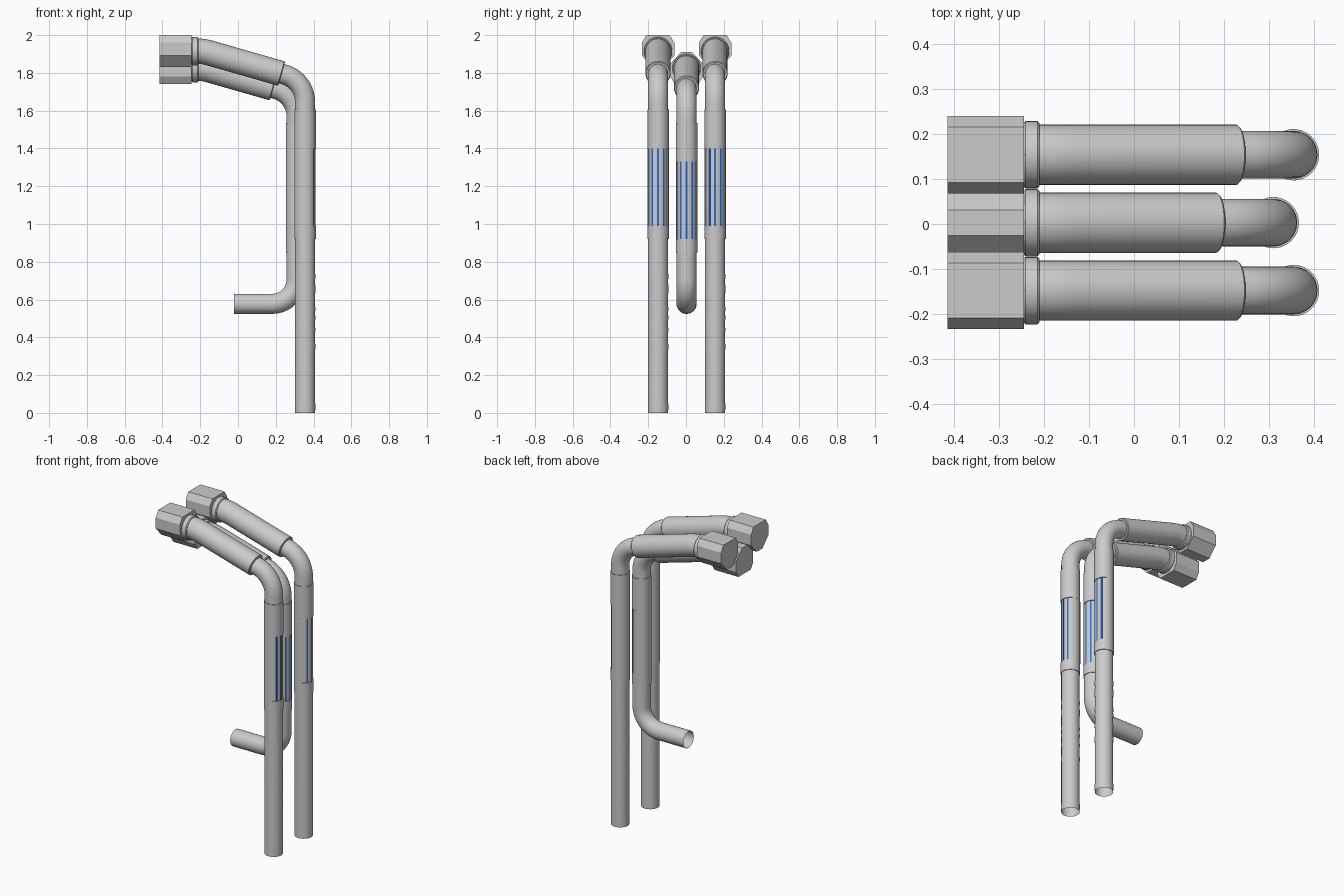
import bpy, bmesh, math
from mathutils import Vector

if "Cube" in bpy.data.objects:
    bpy.data.objects.remove(bpy.data.objects["Cube"])

blue = bpy.data.materials.new("blue_mark")
blue.diffuse_color = (0.02, 0.15, 0.65, 1)
blue.use_nodes = True
blue.node_tree.nodes["Principled BSDF"].inputs["Base Color"].default_value = blue.diffuse_color


def arc(r, a0=0, a1=360, n=32):
    # angles in degrees, measured from local v axis; full circle drops the duplicate end
    count = n if a1 - a0 >= 360 else n + 1
    angs = [math.radians(a0 + (a1 - a0) * i / n) for i in range(count)]
    return [(r * math.sin(a), r * math.cos(a)) for a in angs]


def fillet(points, radii, n=10):
    # round the inner corners of an x-z polyline
    pts = [Vector((x, 0, z)) for x, z in points]
    out = [pts[0]]
    for a, p, b, r in zip(pts, pts[1:], pts[2:], radii):
        d0, d1 = (p - a).normalized(), (b - p).normalized()
        ang = d0.angle(d1)
        start = p - d0 * r * math.tan(ang / 2)
        side = (d1 - d0 * d0.dot(d1)).normalized()
        for i in range(n + 1):
            t = ang * i / n
            out.append(start + d0 * r * math.sin(t) + side * r * (1 - math.cos(t)))
    return out + [pts[-1]]


def sweep(name, section, path, y, caps=True, mat=None, bevel=0):
    # sweep a closed section along a path lying in the x-z plane
    bm = bmesh.new()
    u = Vector((0, 1, 0))
    rings = []
    for i, p in enumerate(path):
        t = Vector()
        if i > 0:
            t += (p - path[i - 1]).normalized()
        if i < len(path) - 1:
            t += (path[i + 1] - p).normalized()
        v = u.cross(t.normalized())
        rings.append([bm.verts.new(p + u * (a + y) + v * b) for a, b in section])
    n = len(section)
    for r0, r1 in zip(rings, rings[1:]):
        for i in range(n):
            j = (i + 1) % n
            bm.faces.new((r0[i], r0[j], r1[j], r1[i]))
    if caps:
        bm.faces.new(rings[0])
        bm.faces.new(rings[-1])
    bmesh.ops.recalc_face_normals(bm, faces=bm.faces[:])
    me = bpy.data.meshes.new(name)
    bm.to_mesh(me)
    bm.free()
    ob = bpy.data.objects.new(name, me)
    bpy.context.collection.objects.link(ob)
    if mat:
        me.materials.append(mat)
    bpy.ops.object.select_all(action='DESELECT')
    ob.select_set(True)
    bpy.context.view_layer.objects.active = ob
    bpy.ops.object.shade_smooth_by_angle(angle=math.radians(30))
    if bevel:
        m = ob.modifiers.new("bevel", 'BEVEL')
        m.width, m.segments, m.limit_method = bevel, 1, 'ANGLE'
        m.angle_limit = math.radians(60)
    return ob


def straight(x0, z0, x1, z1):
    return [Vector((x0, 0, z0)), Vector((x1, 0, z1))]


# eight-sided head profile; the middle one is flipped so the three nest
half = [(0.0615, 0.085), (0.086, 0.045), (0.086, -0.024), (0.0285, -0.085)]
HEAD = half + [(-a, b) for a, b in reversed(half)]


def assembly(tag, y, x, head_z, lower, lower_r, corner_z, end, cover, window, flip):
    # main tube: lower end, upper elbow, gentle bend into the head
    knee = (-0.184, head_z)
    path = fillet(lower + [(x, corner_z), knee, (-0.25, head_z)], lower_r + [0.15, 0.25])
    sweep(tag + "_pipe", arc(0.053), path, y, caps=False)
    # thick upper sleeve, collar and head
    sweep(tag + "_upper_sleeve", arc(0.067),
          fillet([end, knee, (-0.235, head_z)], [0.25]), y, bevel=0.004)
    sweep(tag + "_collar", arc(0.075), straight(-0.21, head_z, -0.246, head_z), y, bevel=0.005)
    s = -1 if flip else 1
    sweep(tag + "_head", [(a, b * s) for a, b in HEAD],
          straight(-0.245, head_z, -0.415, head_z), y)
    # cover with a window on the +x side
    sweep(tag + "_cover_top", arc(0.057), straight(x, window[1], x, cover[1]), y)
    sweep(tag + "_cover_bottom", arc(0.057), straight(x, cover[0], x, window[0]), y)
    shell = arc(0.057, 65, 295, 24) + arc(0.051, 65, 295, 24)[::-1]
    sweep(tag + "_cover_back", shell, straight(x, window[0], x, window[1]), y)
    # blue stripes in the window
    for i, a in enumerate((-34, 0, 34)):
        strip = arc(0.0545, a - 5, a + 5, 2) + arc(0.051, a - 5, a + 5, 2)[::-1]
        sweep(f"{tag}_stripe_{i}", strip,
              straight(x, window[0], x, window[1]), y, mat=blue)


# outer pair with straight legs
BANDS = [(0.015, 0.05), (0.335, 0.365), (0.43, 0.45), (0.495, 0.515),
         (0.54, 0.56), (0.635, 0.68), (0.71, 0.735)]
for tag, y in (("front", -0.148), ("rear", 0.154)):
    assembly(tag, y, 0.355, 1.915, [(0.355, 0)], [], 1.760, (0.231, 1.796),
             (0.92, 1.605), (0.99, 1.40), False)
    for i, (z0, z1) in enumerate(BANDS):
        sweep(f"{tag}_band_{i}", arc(0.0542), straight(0.355, z0, 0.355, z1), y, caps=False)

# middle one, with a lower elbow turning toward -x
assembly("middle", 0.003, 0.31, 1.825, [(-0.02, 0.577), (0.31, 0.577)], [0.13],
         1.683, (0.186, 1.719), (0.85, 1.535), (0.92, 1.33), True)
